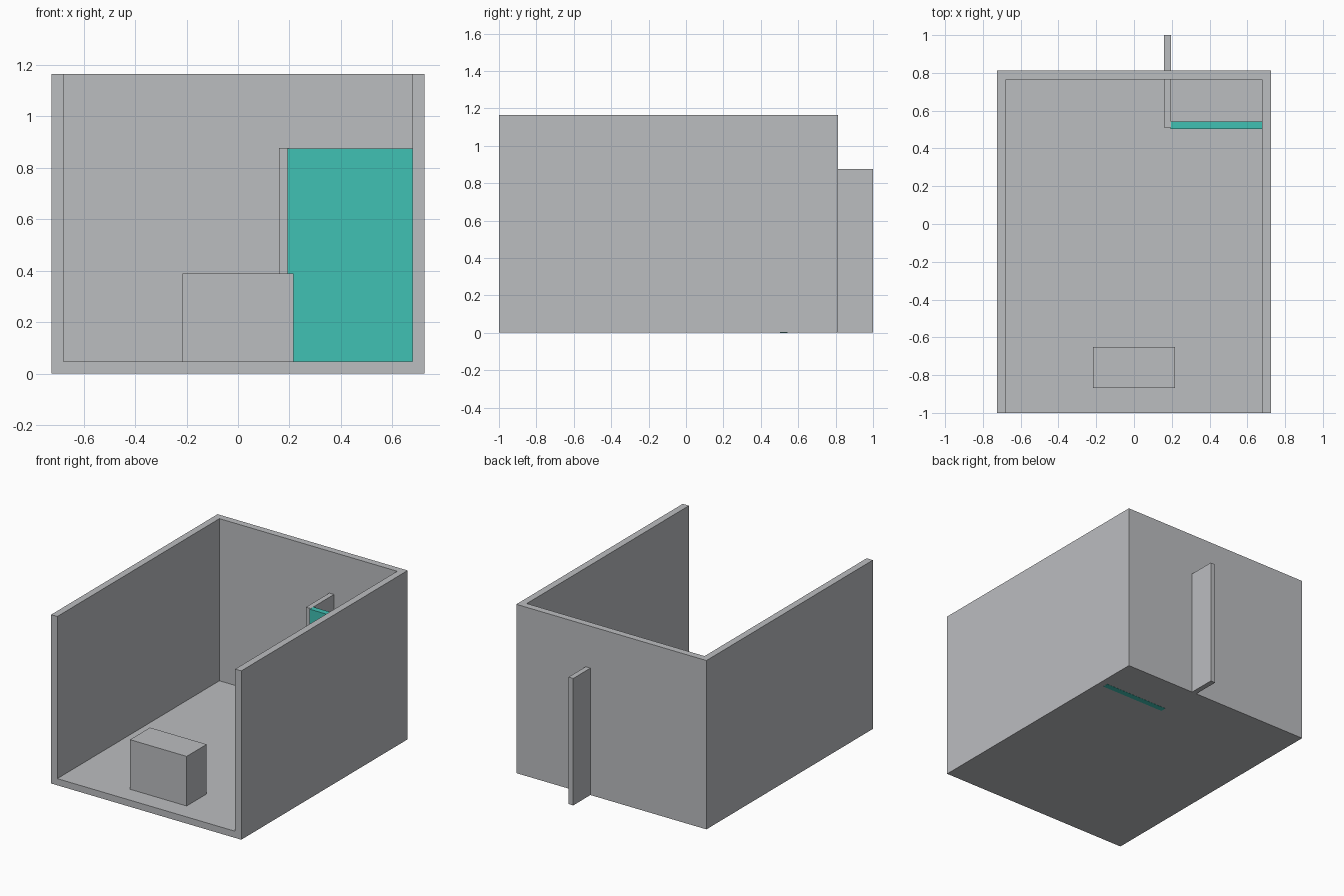
import bpy
import bmesh

if "Cube" in bpy.data.objects:
    bpy.data.objects.remove(bpy.data.objects["Cube"])


def material(name, rgb):
    mat = bpy.data.materials.new(name)
    mat.diffuse_color = (*rgb, 1)
    mat.use_nodes = True
    mat.node_tree.nodes["Principled BSDF"].inputs["Base Color"].default_value = mat.diffuse_color
    return mat


GREY = material("light grey", (0.50, 0.509, 0.527))
TEAL = material("teal", (0.051, 0.533, 0.456))


def finish(name, bm, mat):
    bmesh.ops.recalc_face_normals(bm, faces=bm.faces)
    mesh = bpy.data.meshes.new(name)
    bm.to_mesh(mesh)
    bm.free()
    mesh.materials.append(mat)
    obj = bpy.data.objects.new(name, mesh)
    bpy.context.collection.objects.link(obj)
    return obj


def box(name, lo, hi, mat):
    bm = bmesh.new()
    bmesh.ops.create_cube(bm, size=1)
    for v in bm.verts:
        v.co = [hi[i] if v.co[i] > 0 else lo[i] for i in range(3)]
    return finish(name, bm, mat)


# Room dimensions
W, FRONT, BACK, H, T = 0.725, -1.0, 0.813, 1.165, 0.047
BASE = 0.001

# Room shell: open front and top, hollowed out of one solid block
room = box("room_shell", (-W, FRONT, BASE), (W, BACK, H), GREY)
cutter = box("room_cutter", (-W + T, FRONT - 0.5, T), (W - T, BACK - T, H + 0.5), GREY)
cutter.hide_render = True
cutter.hide_viewport = True
cutter.display_type = 'WIRE'
cut = room.modifiers.new("hollow", 'BOOLEAN')
cut.operation = 'DIFFERENCE'
cut.solver = 'EXACT'
cut.object = cutter
# Apply the cut so the helper can be removed
cutter.hide_viewport = False
bpy.context.view_layer.objects.active = room
bpy.ops.object.modifier_apply(modifier=cut.name)
bpy.data.objects.remove(cutter)

# Desk block near the open front
box("desk_block", (-0.216, -0.868, T - 0.01), (0.216, -0.65, 0.389), GREY)

# Partition running through the back wall
box("partition_wall", (0.16, 0.512, BASE), (0.196, 1.0, 0.876), GREY)

# Teal panel closing the corner, set through the floor
box("teal_panel", (0.192, 0.502, 0), (W - T, 0.542, 0.875), TEAL)
